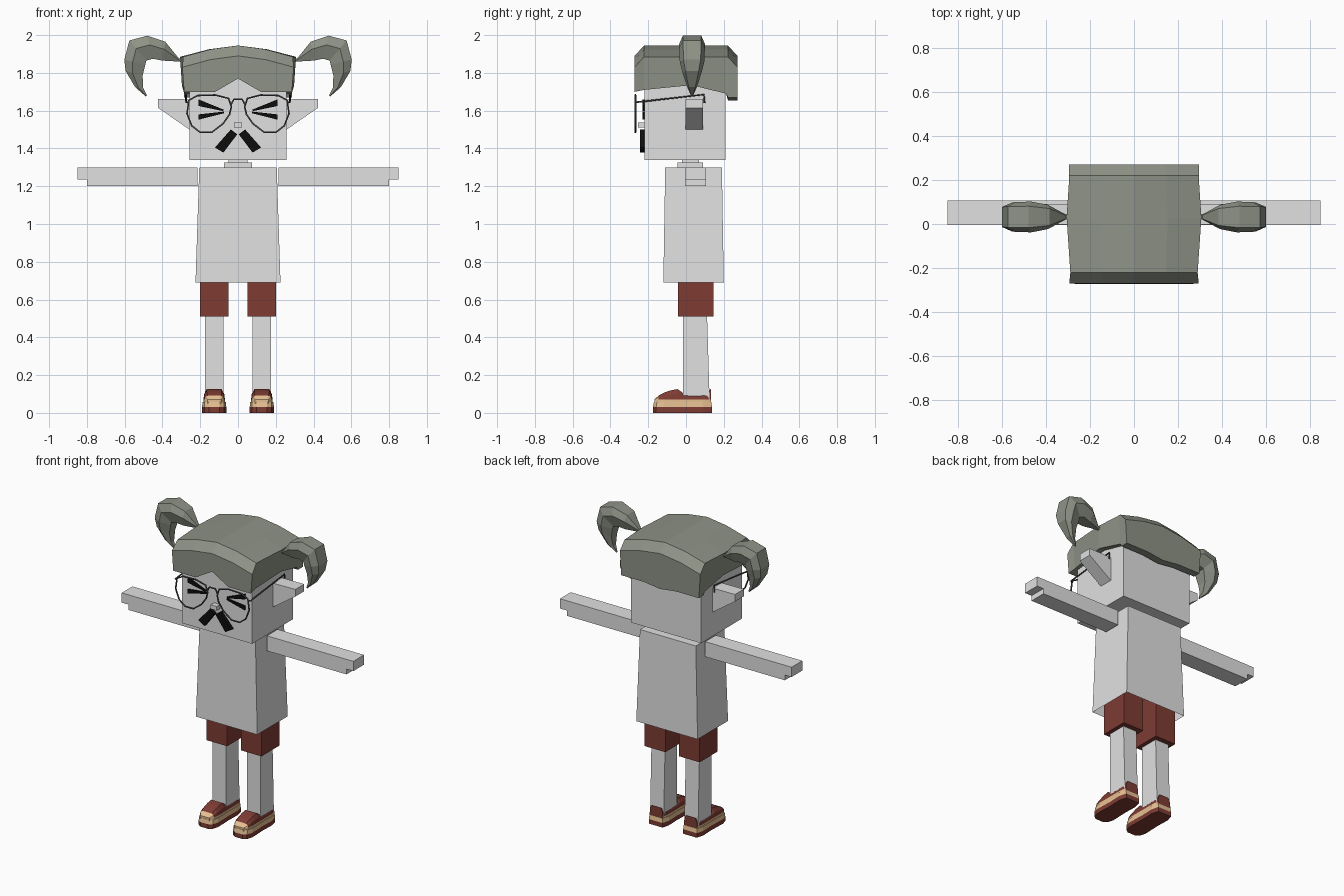
import bpy
import bmesh
import math

cube = bpy.data.objects.get("Cube")
if cube:
    bpy.data.objects.remove(cube, do_unlink=True)


def material(name, rgb):
    m = bpy.data.materials.new(name)
    m.use_nodes = True
    m.diffuse_color = (*rgb, 1)
    m.node_tree.nodes["Principled BSDF"].inputs["Base Color"].default_value = (*rgb, 1)
    return m


GREY = material("light grey", (0.75, 0.75, 0.75))
HAIR = material("grey green", (0.27, 0.29, 0.24))
RED = material("brick red", (0.21, 0.045, 0.034))
TAN = material("tan", (0.80, 0.53, 0.29))
BLACK = material("black", (0.004, 0.004, 0.004))
WIRE = material("dark wire", (0.07, 0.07, 0.07))


def finish(name, bm, *mats, rule=None):
    bmesh.ops.recalc_face_normals(bm, faces=bm.faces)
    if rule:
        for f in bm.faces:
            f.material_index = rule(f)
    me = bpy.data.meshes.new(name)
    bm.to_mesh(me)
    bm.free()
    for m in mats:
        me.materials.append(m)
    ob = bpy.data.objects.new(name, me)
    bpy.context.collection.objects.link(ob)
    return ob


def loft(rings):
    """Skin a row of closed rings and cap both ends."""
    bm = bmesh.new()
    rows = [[bm.verts.new(p) for p in ring] for ring in rings]
    n = len(rows[0])
    for a, b in zip(rows, rows[1:]):
        for i in range(n):
            j = (i + 1) % n
            bm.faces.new((a[i], a[j], b[j], b[i]))
    bm.faces.new(rows[0])
    bm.faces.new(rows[-1])
    return bm


def rect(x0, x1, y0, y1, z):
    return [(x0, y0, z), (x1, y0, z), (x1, y1, z), (x0, y1, z)]


def box(name, x, y, z, mat):
    return finish(name, loft([rect(*x, *y, h) for h in z]), mat)


def slab(name, outline, y0, y1, mat, s=1):
    """Extrude an (x, z) outline along y, mirrored when s is -1."""
    return finish(name, loft([[(s * x, y, z) for x, z in outline] for y in (y0, y1)]), mat)


def wire(name, pts, closed=False, r=0.005):
    cu = bpy.data.curves.new(name, "CURVE")
    cu.dimensions = "3D"
    cu.bevel_depth = r
    cu.bevel_resolution = 1
    sp = cu.splines.new("POLY")
    sp.points.add(len(pts) - 1)
    for p, c in zip(sp.points, pts):
        p.co = (*c, 1)
    sp.use_cyclic_u = closed
    cu.materials.append(WIRE)
    ob = bpy.data.objects.new(name, cu)
    bpy.context.collection.objects.link(ob)


# Torso: tapered shirt, hollow at the hem
bm = loft([rect(-0.225, 0.225, -0.12, 0.20, 0.69), rect(-0.205, 0.205, -0.11, 0.19, 1.30)])
bmesh.ops.recalc_face_normals(bm, faces=bm.faces)
hem = min(bm.faces, key=lambda f: f.calc_center_median().z)
bmesh.ops.inset_region(bm, faces=[hem], thickness=0.008)
bmesh.ops.translate(bm, verts=hem.verts, vec=(0, 0, 0.12))
finish("shirt", bm, GREY)

# Neck and head
box("collar", (-0.075, 0.075), (-0.045, 0.09), (1.29, 1.325), GREY)
box("neck", (-0.05, 0.05), (-0.02, 0.07), (1.29, 1.345), GREY)
box("head", (-0.258, 0.258), (-0.22, 0.21), (1.34, 1.85), GREY)
box("nose", (-0.022, 0.022), (-0.255, -0.21), (1.51, 1.538), GREY)


# Hair cap: arched sections running front to back
def hair_ring(y, w, drop, bottom, notch):
    top = [(-1, 1.885), (-0.5, 1.925), (0, 1.945), (0.5, 1.925), (1, 1.885)]
    ring = [(-w, y, bottom)]
    ring += [(x * (w + 0.01), y, z - drop) for x, z in top]
    ring += [(w, y, bottom), (0.12, y, bottom), (0, y, bottom + notch), (-0.12, y, bottom)]
    return ring


finish("hair_cap", loft([
    hair_ring(-0.272, 0.285, 0.055, 1.70, 0.07),
    hair_ring(-0.222, 0.28, 0, 1.71, 0.06),
    hair_ring(0.03, 0.297, 0, 1.735, 0),
    hair_ring(0.212, 0.285, 0, 1.69, 0),
    hair_ring(0.222, 0.285, 0, 1.67, -0.015),
    hair_ring(0.272, 0.285, 0.055, 1.67, -0.015)]), HAIR)

# Pigtail stations: outer x z, inner x z, half depth
TAIL = [(0.285, 1.885, 0.285, 1.855, 0.015), (0.312, 1.875, 0.312, 1.86, 0.012),
        (0.385, 1.965, 0.40, 1.865, 0.055), (0.48, 1.997, 0.45, 1.875, 0.07),
        (0.575, 1.972, 0.485, 1.865, 0.068), (0.602, 1.87, 0.49, 1.845, 0.065),
        (0.595, 1.81, 0.505, 1.785, 0.05), (0.545, 1.725, 0.502, 1.72, 0.025),
        (0.488, 1.675, 0.482, 1.68, 0.004)]


def tail_ring(s, ox, oz, ix, iz, d):
    mx, mz = ox * 0.6 + ix * 0.4, oz * 0.6 + iz * 0.4
    pts = [(ox, oz, -0.7), (ox, oz, 0.7), (mx, mz, 1), (ix, iz, 0.6), (ix, iz, -0.6), (mx, mz, -1)]
    return [(s * x, 0.032 + k * d, z) for x, z, k in pts]


# Aviator lens rim, drawn on one side
LENS = [(0.035, 1.62), (0.05, 1.665), (0.12, 1.683), (0.215, 1.68), (0.26, 1.655),
        (0.27, 1.585), (0.245, 1.52), (0.20, 1.485), (0.14, 1.485), (0.08, 1.53), (0.045, 1.58)]

# Shoe upper stations: y, half width, height
UPPER = [(-0.168, 0.035, 0.07), (-0.145, 0.05, 0.092), (-0.115, 0.056, 0.108),
         (-0.085, 0.057, 0.118), (-0.045, 0.056, 0.126), (-0.015, 0.056, 0.105),
         (0.05, 0.056, 0.10), (0.10, 0.055, 0.105), (0.132, 0.048, 0.126)]


def upper_ring(cx, y, w, h):
    half = [(w, 0.05), (w, 0.07), (w * 0.95, h * 0.5 + 0.036), (w * 0.7, h)]
    return [(cx + x, y, z) for x, z in half] + [(cx - x, y, z) for x, z in reversed(half)]


def upper_color(f):
    c = f.calc_center_median()
    if c.y < -0.13 or (c.z < 0.07 and abs(f.normal.y) < 0.9):
        return 1
    return 1 if -0.10 < c.y < -0.075 else 0


def sole_ring(cx, z, grow=0.0):
    half = [(0.028, -0.175), (0.052, -0.158), (0.064, -0.12), (0.06, 0), (0.063, 0.09), (0.05, 0.138)]
    pts = half + [(-x, y) for x, y in reversed(half)]
    return [(cx + x * (1 + grow), y * (1 + grow), z) for x, y in pts]


for s, side in ((1, "left"), (-1, "right")):
    # Arm with a stepped, thinner hand
    slab(side + "_arm", [(0.215, 1.20), (0.80, 1.20), (0.80, 1.235), (0.85, 1.235), (0.85, 1.30), (0.215, 1.30)],
         -0.005, 0.107, GREY, s)
    # Ear
    slab(side + "_ear", [(0.25, 1.66), (0.423, 1.662), (0.423, 1.615), (0.25, 1.495)],
         -0.003, 0.09, GREY, s)
    finish(side + "_pigtail", loft([tail_ring(s, *t) for t in TAIL]), HAIR)

    # Squeezed-shut eye and moustache half
    slab(side + "_eye_upper", [(0.21, 1.66), (0.075, 1.605), (0.08, 1.598), (0.21, 1.625)], -0.229, -0.22, BLACK, s)
    slab(side + "_eye_lower", [(0.21, 1.58), (0.075, 1.595), (0.075, 1.586), (0.21, 1.552)], -0.229, -0.22, BLACK, s)
    slab(side + "_moustache", [(0.038, 1.50), (0.004, 1.475), (0.077, 1.378), (0.122, 1.405)],
         -0.243, -0.215, BLACK, s)

    # Glasses
    wire(side + "_lens_rim", [(s * x, -0.268, z) for x, z in LENS], True)
    wire(side + "_glasses_arm", [(s * 0.262, -0.268, 1.645), (s * 0.275, -0.262, 1.645),
                                 (s * 0.275, 0.095, 1.685), (s * 0.275, 0.098, 1.64)])

    # Shorts leg and bare leg
    cx = s * 0.126
    box(side + "_shorts_leg", (cx - 0.076, cx + 0.076), (-0.042, 0.145), (0.51, 0.84), RED)
    finish(side + "_leg", loft([rect(cx - 0.05, cx + 0.05, -0.015, 0.125, 0.07),
                                rect(cx - 0.05, cx + 0.05, -0.015, 0.11, 0.56)]), GREY)

    # Shoe: outsole, midsole, two-colour upper
    finish(side + "_outsole", loft([sole_ring(cx, 0), sole_ring(cx, 0.03)]), RED)
    finish(side + "_midsole", loft([sole_ring(cx, 0.03), sole_ring(cx, 0.058, -0.03)])
           , TAN)
    finish(side + "_shoe_upper", loft([upper_ring(cx, *u) for u in UPPER]), RED, TAN, rule=upper_color)

# Bridge of the glasses
wire("glasses_bridge", [(-0.038, -0.268, 1.63), (-0.022, -0.268, 1.66), (0.022, -0.268, 1.66), (0.038, -0.268, 1.63)])
